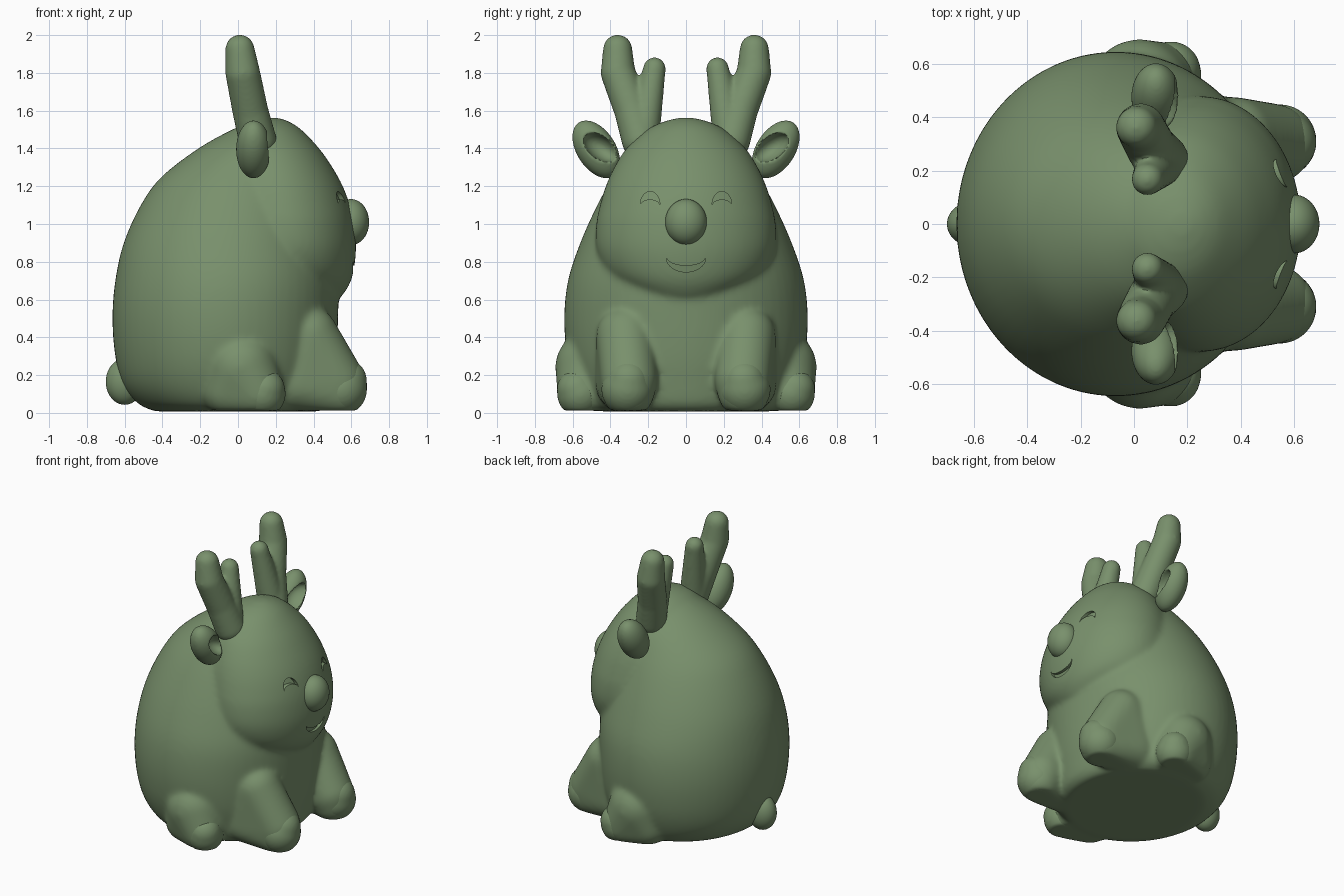
import bpy, bmesh, math
from mathutils import Vector, Matrix
from mathutils.bvhtree import BVHTree

if "Cube" in bpy.data.objects:
    bpy.data.objects.remove(bpy.data.objects["Cube"])

green = bpy.data.materials.new("soft_green")
green.diffuse_color = (0.19, 0.28, 0.15, 1)
green.use_nodes = True
green.node_tree.nodes["Principled BSDF"].inputs["Base Color"].default_value = green.diffuse_color


def finish(bm, name):
    bmesh.ops.recalc_face_normals(bm, faces=bm.faces)
    me = bpy.data.meshes.new(name)
    bm.to_mesh(me)
    bm.free()
    ob = bpy.data.objects.new(name, me)
    bpy.context.collection.objects.link(ob)
    me.materials.append(green)
    return ob


def bake(ob):
    dg = bpy.context.evaluated_depsgraph_get()
    me = bpy.data.meshes.new_from_object(ob.evaluated_get(dg))
    ob.modifiers.clear()
    ob.data = me


def melt(ob, voxel, smooth):
    """Fuse overlapping shells into one soft skin."""
    m = ob.modifiers.new("fuse", 'REMESH')
    m.mode = 'VOXEL'
    m.voxel_size = voxel
    s = ob.modifiers.new("soften", 'SMOOTH')
    s.factor = 0.5
    s.iterations = smooth
    bake(ob)


def cut(ob, cutter):
    m = ob.modifiers.new("cut", 'BOOLEAN')
    m.operation = 'DIFFERENCE'
    m.solver = 'EXACT'
    m.object = cutter
    bake(ob)
    bpy.data.objects.remove(cutter)


def shade(ob, angle=40):
    bpy.ops.object.select_all(action='DESELECT')
    ob.select_set(True)
    bpy.context.view_layer.objects.active = ob
    bpy.ops.object.shade_smooth_by_angle(angle=math.radians(angle))


DIRS = []
for i in range(500):
    z = 1 - 2 * (i + 0.5) / 500
    a = i * 2.399963
    r = math.sqrt(1 - z * z)
    DIRS.append(Vector((r * math.cos(a), r * math.sin(a), z)))


def blob(bm, side, *balls):
    """Convex skin around balls (x, y, z, radius), y mirrored by side."""
    t = bmesh.new()
    for x, y, z, r in balls:
        for d in DIRS:
            p = Vector((x, y * side, z)) + d * r
            p.z = max(p.z, 0.012)
            t.verts.new(p)
    bmesh.ops.remove_doubles(t, verts=t.verts, dist=0.0005)
    bmesh.ops.convex_hull(t, input=t.verts)
    bmesh.ops.delete(t, geom=[v for v in t.verts if not v.link_faces], context='VERTS')
    bmesh.ops.recalc_face_normals(t, faces=t.faces)
    me = bpy.data.meshes.new("tmp")
    t.to_mesh(me)
    t.free()
    bm.from_mesh(me)
    bpy.data.meshes.remove(me)


def loft(bm, rows, n=64, sub=5):
    """Elliptical rings through rows of (z, x_back, x_front, half_width)."""
    rows = [Vector(r) for r in rows]
    pts = []
    for i in range(len(rows) - 1):
        p0, p1, p2, p3 = (rows[max(0, min(len(rows) - 1, i + k))] for k in (-1, 0, 1, 2))
        for j in range(sub):
            t = j / sub
            pts.append(0.5 * (2 * p1 + (p2 - p0) * t + (2 * p0 - 5 * p1 + 4 * p2 - p3) * t * t
                              + (3 * p1 - p0 - 3 * p2 + p3) * t ** 3))
    pts.append(rows[-1])
    rings = []
    for z, xb, xf, h in pts:
        c, w = (xb + xf) / 2, (xf - xb) / 2
        rings.append([bm.verts.new((c + w * math.cos(2 * math.pi * k / n),
                                    h * math.sin(2 * math.pi * k / n), z)) for k in range(n)])
    for a, b in zip(rings, rings[1:]):
        for k in range(n):
            bm.faces.new((a[k], a[(k + 1) % n], b[(k + 1) % n], b[k]))
    bm.faces.new(rings[0][::-1])
    bm.faces.new(rings[-1])


def ellipsoid(name, loc, radii, tilt=0):
    bm = bmesh.new()
    mat = Matrix.Translation(loc) @ Matrix.Rotation(tilt, 4, 'X') @ Matrix.Diagonal((*radii, 1))
    bmesh.ops.create_uvsphere(bm, u_segments=48, v_segments=24, radius=1, matrix=mat)
    return finish(bm, name)


# Body: egg torso, head and legs fused together
bm = bmesh.new()
loft(bm, [(0.008, -0.44, 0.44, 0.47), (0.05, -0.53, 0.48, 0.54), (0.15, -0.61, 0.5, 0.59),
          (0.3, -0.65, 0.52, 0.63), (0.5, -0.665, 0.53, 0.645), (0.7, -0.65, 0.53, 0.625),
          (0.9, -0.605, 0.5, 0.56), (1.1, -0.515, 0.46, 0.47), (1.25, -0.405, 0.42, 0.385),
          (1.4, -0.21, 0.37, 0.28), (1.5, -0.03, 0.31, 0.16), (1.55, 0.1, 0.25, 0.06)])
loft(bm, [(0.57, 0.2, 0.46, 0.1), (0.6, 0.1, 0.53, 0.21), (0.67, 0.0, 0.585, 0.34),
          (0.75, -0.08, 0.612, 0.43), (0.87, -0.12, 0.625, 0.475), (1.0, -0.14, 0.615, 0.475),
          (1.1, -0.15, 0.592, 0.455), (1.2, -0.15, 0.555, 0.425), (1.3, -0.13, 0.5, 0.38),
          (1.4, -0.1, 0.43, 0.315), (1.5, -0.02, 0.335, 0.205), (1.545, 0.07, 0.265, 0.11),
          (1.563, 0.15, 0.21, 0.03)])
for s in (1, -1):
    blob(bm, s, (0.52, 0.30, 0.17, 0.15), (0.535, 0.305, 0.11, 0.137), (0.375, 0.32, 0.41, 0.155),
         (0.3, 0.34, 0.15, 0.14))
    blob(bm, s, (0.02, 0.5, 0.245, 0.192), (0.1, 0.54, 0.11, 0.142), (-0.05, 0.5, 0.12, 0.14))
body = finish(bm, "body")
melt(body, 0.015, 14)

# Carved face: smiling eyes and mouth follow the head surface
tree = BVHTree.FromObject(body, bpy.context.evaluated_depsgraph_get())


def crescent(cy, cz, w, h_out, h_in, depth, n=20):
    bm = bmesh.new()
    secs = []
    for k in range(n + 1):
        a = math.pi * k / n
        y = cy + w * math.cos(a)
        eps = math.copysign(0.004, h_out)
        sec = []
        for z in (cz + h_in * math.sin(a), cz + h_out * math.sin(a) + eps):
            x = tree.ray_cast(Vector((2, y, z)), Vector((-1, 0, 0)))[0].x
            sec += [(x - depth, y, z), (x + 0.06, y, z)]
        secs.append([bm.verts.new(sec[i]) for i in (0, 1, 3, 2)])
    for a, b in zip(secs, secs[1:]):
        for i in range(4):
            bm.faces.new((a[i], a[(i + 1) % 4], b[(i + 1) % 4], b[i]))
    bm.faces.new(secs[0])
    bm.faces.new(secs[-1])
    return finish(bm, "face_cutter")


for cutter in (crescent(0.19, 1.098, 0.052, 0.07, 0.032, 0.025),
               crescent(-0.19, 1.098, 0.052, 0.07, 0.032, 0.025),
               crescent(0, 0.825, 0.104, -0.075, -0.046, 0.02)):
    cut(body, cutter)
shade(body)

# Nose and tail
shade(ellipsoid("nose", (0.598, 0, 1.01), (0.096, 0.11, 0.122)))
shade(ellipsoid("tail", (-0.6, 0, 0.165), (0.1, 0.085, 0.122)))

for s, side in ((1, "left"), (-1, "right")):
    # Hooves
    for name, balls in (("front_hoof", ((0.545, 0.31, 0.125, 0.138), (0.565, 0.305, 0.17, 0.117))),
                        ("hind_hoof", ((0.13, 0.56, 0.1, 0.122), (0.14, 0.575, 0.125, 0.108)))):
        bm = bmesh.new()
        blob(bm, s, *balls)
        hoof = finish(bm, f"{name}_{side}")
        melt(hoof, 0.01, 4)
        shade(hoof)

    # Antler: main beam and inner branch
    bm = bmesh.new()
    blob(bm, s, (0.105, 0.24, 1.44, 0.1), (0.065, 0.285, 1.6, 0.095))
    blob(bm, s, (0.065, 0.285, 1.6, 0.095), (0.025, 0.36, 1.8, 0.092))
    blob(bm, s, (0.025, 0.36, 1.8, 0.092), (0.01, 0.362, 1.926, 0.077))
    blob(bm, s, (0.1, 0.23, 1.46, 0.09), (0.06, 0.19, 1.68, 0.062), (0.05, 0.167, 1.823, 0.06))
    antler = finish(bm, f"antler_{side}")
    melt(antler, 0.011, 12)
    shade(antler)

    # Ear with a scooped front
    ear = ellipsoid(f"ear_{side}", (0.082, 0.475 * s, 1.395), (0.092, 0.103, 0.17),
                    -s * math.radians(33))
    cut(ear, ellipsoid("ear_cutter", (0.165, 0.45 * s, 1.405), (0.09, 0.06, 0.105),
                       -s * math.radians(55)))
    melt(ear, 0.008, 5)
    shade(ear)
